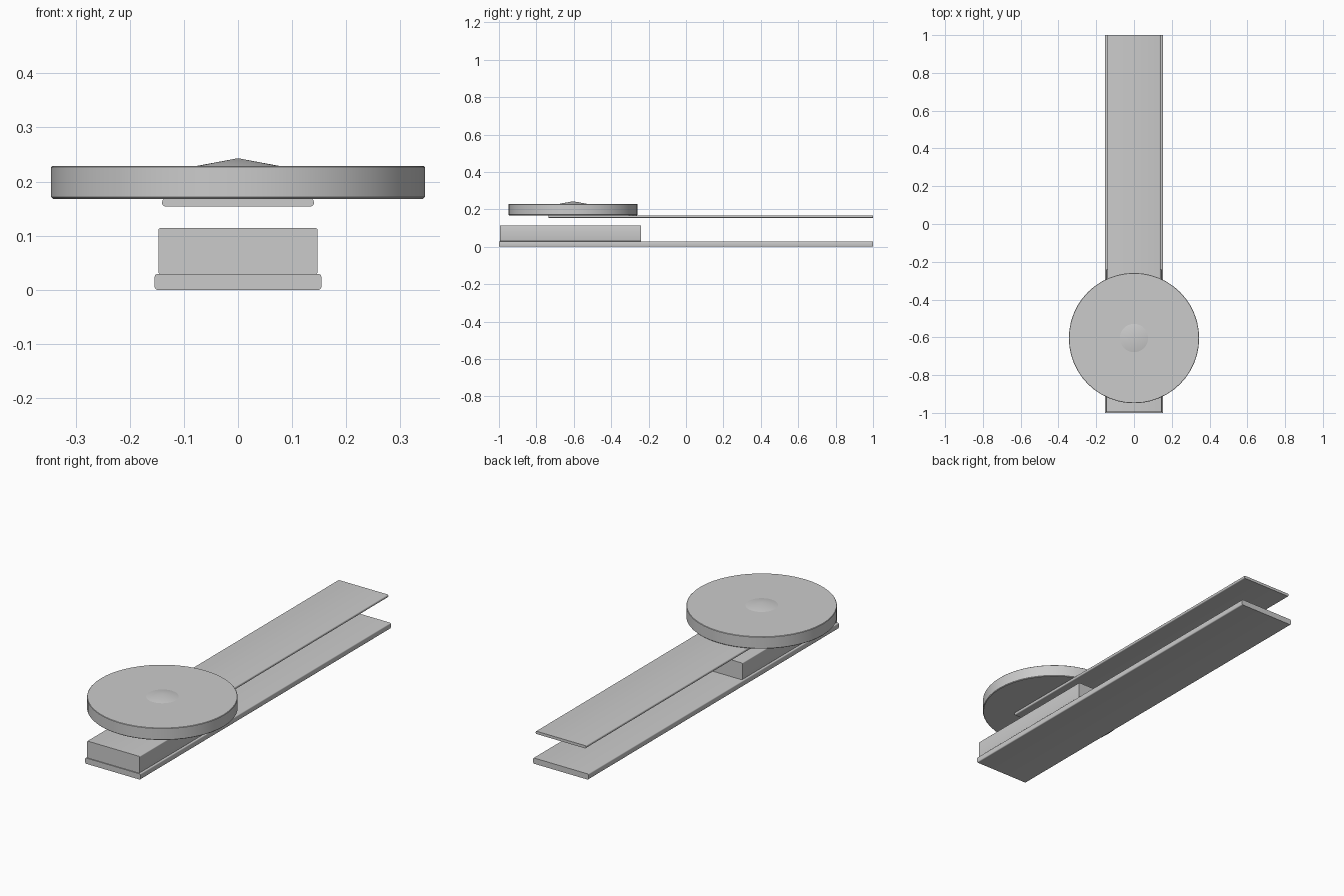
import bpy, bmesh, math

if "Cube" in bpy.data.objects:
    bpy.data.objects.remove(bpy.data.objects["Cube"])


def finish(name, bm):
    bmesh.ops.recalc_face_normals(bm, faces=bm.faces)
    mesh = bpy.data.meshes.new(name)
    bm.to_mesh(mesh)
    bm.free()
    ob = bpy.data.objects.new(name, mesh)
    bpy.context.collection.objects.link(ob)
    bpy.context.view_layer.objects.active = ob
    ob.select_set(True)
    bpy.ops.object.shade_smooth_by_angle(angle=math.radians(40))
    ob.select_set(False)
    return ob


def slab(name, half_x, y0, y1, z0, z1, bevel):
    """Box whose long edges (along y) are rounded."""
    bm = bmesh.new()
    bmesh.ops.create_cube(bm, size=1)
    for v in bm.verts:
        v.co.x *= 2 * half_x
        v.co.y = y0 if v.co.y < 0 else y1
        v.co.z = z0 if v.co.z < 0 else z1
    edges = [e for e in bm.edges if abs(e.verts[0].co.y - e.verts[1].co.y) > 0.1]
    bmesh.ops.bevel(bm, geom=edges, offset=bevel, segments=3, profile=0.5,
                    affect='EDGES', clamp_overlap=True)
    return finish(name, bm)


def lathe(name, profile, y, sides):
    """Turn an (r, z) profile around a vertical axis at y."""
    bm = bmesh.new()
    vs = [bm.verts.new((r, 0, z)) for r, z in profile]
    es = [bm.edges.new(p) for p in zip(vs, vs[1:])]
    bmesh.ops.spin(bm, geom=vs + es, cent=(0, 0, 0), axis=(0, 0, 1),
                   angle=math.tau, steps=sides)
    bmesh.ops.remove_doubles(bm, verts=bm.verts, dist=1e-5)
    bmesh.ops.translate(bm, verts=bm.verts, vec=(0, y, 0))
    return finish(name, bm)


# Long bottom plate, raised block at the front, thin floating upper strip
slab("base_plate", 0.154, -1.0, 1.0, 0.0, 0.029, 0.005)
slab("front_block", 0.147, -0.995, -0.24, 0.029, 0.114, 0.004)
slab("upper_strip", 0.14, -0.735, 1.0, 0.154, 0.168, 0.005)

# Round disc with a shallow centre cone
lathe("disc", [(0, 0.168), (0.342, 0.168), (0.345, 0.171),
               (0.345, 0.227), (0.343, 0.229), (0, 0.229)], -0.604, 48)
lathe("disc_centre", [(0, 0.229), (0.075, 0.229), (0, 0.243)], -0.604, 32)
